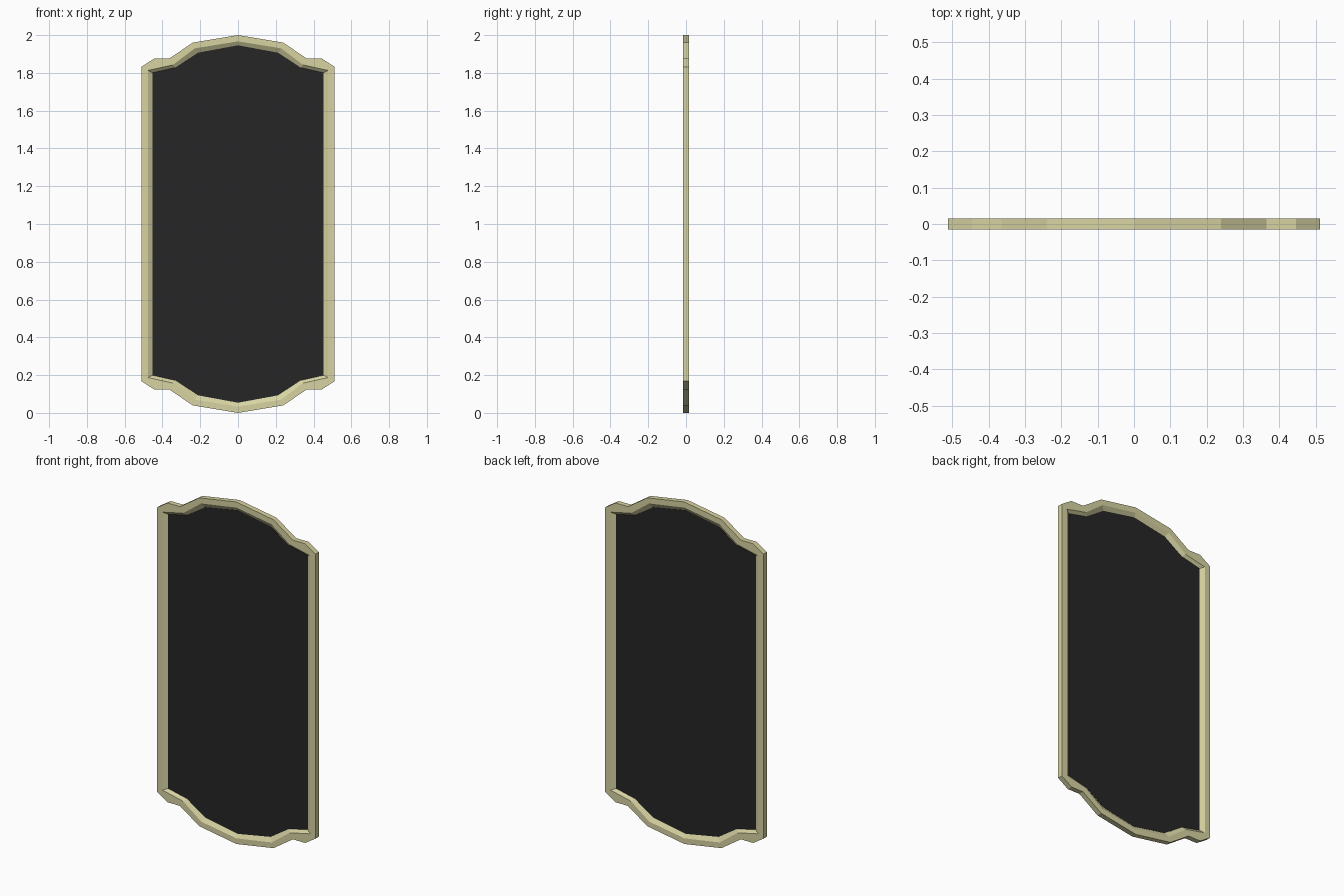
import bpy
import bmesh

cube = bpy.data.objects.get("Cube")
if cube:
    bpy.data.objects.remove(cube, do_unlink=True)

HALF_DEPTH = 0.015

# Upper-right quarter outlines as (x, height above the middle)
OUTER = [(0, 1.0), (0.24, 0.96), (0.365, 0.875), (0.445, 0.875), (0.512, 0.832)]
RIM = [(0, 0.967), (0.228, 0.93), (0.345, 0.842), (0.477, 0.813), (0.477, 0.813)]
PANE = [(0, 0.946), (0.212, 0.907), (0.332, 0.828), (0.452, 0.801), (0.452, 0.801)]


def material(name, color):
    mat = bpy.data.materials.new(name)
    mat.use_nodes = True
    mat.diffuse_color = (*color, 1)
    mat.node_tree.nodes["Principled BSDF"].inputs["Base Color"].default_value = (*color, 1)
    return mat


def full_outline(quarter):
    """Mirror a quarter outline left-right and top-bottom into a closed loop."""
    right = quarter + [(x, -z) for x, z in reversed(quarter)]
    left = [(-x, z) for x, z in reversed(right)]
    return right + left


def ring(bm, quarter, y):
    return [bm.verts.new((x, y, z + 1)) for x, z in full_outline(quarter)]


def bridge(bm, a, b):
    for i in range(len(a)):
        j = (i + 1) % len(a)
        bm.faces.new((a[i], a[j], b[j], b[i]))


def finish(bm, name, mat):
    bmesh.ops.remove_doubles(bm, verts=bm.verts[:], dist=0.0001)
    bmesh.ops.recalc_face_normals(bm, faces=bm.faces[:])
    mesh = bpy.data.meshes.new(name)
    bm.to_mesh(mesh)
    bm.free()
    mesh.materials.append(mat)
    obj = bpy.data.objects.new(name, mesh)
    bpy.context.collection.objects.link(obj)
    return obj


# Frame: flat rims front and back, bevelled inward to the pane
bm = bmesh.new()
rings = [ring(bm, q, y) for q, y in (
    (OUTER, -HALF_DEPTH), (RIM, -HALF_DEPTH), (PANE, 0),
    (RIM, HALF_DEPTH), (OUTER, HALF_DEPTH))]
for k in range(len(rings)):
    bridge(bm, rings[k], rings[(k + 1) % len(rings)])
finish(bm, "frame", material("pale khaki", (0.68, 0.655, 0.36)))

# Dark pane: thin plate held in the middle of the frame
bm = bmesh.new()
front, back = ring(bm, PANE, -0.001), ring(bm, PANE, 0.001)
bridge(bm, front, back)
bm.faces.new(front)
bm.faces.new(back)
finish(bm, "pane", material("near black", (0.019, 0.019, 0.019)))
